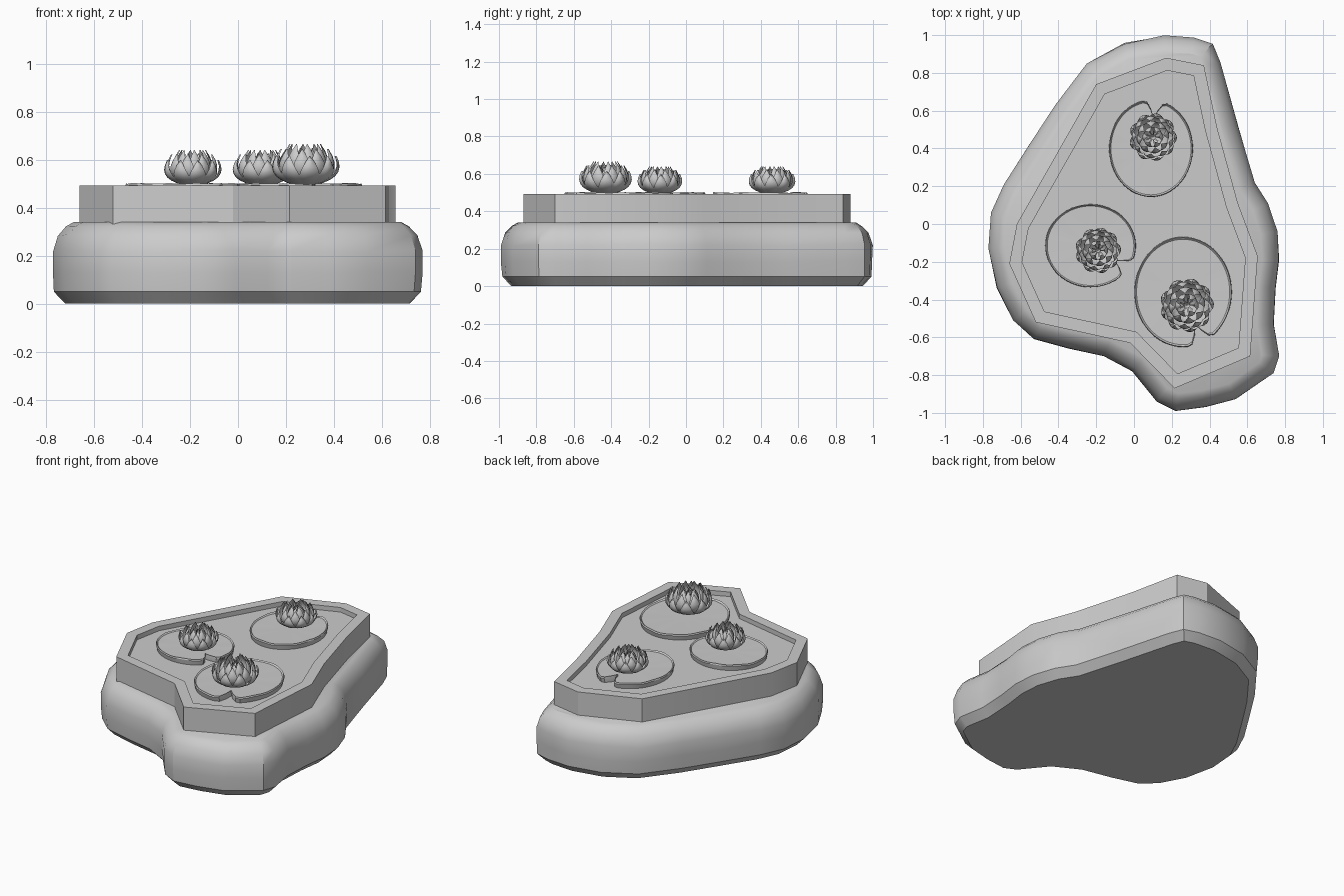
import bpy, bmesh, math, random
from mathutils import Vector, noise

random.seed(4)
old = bpy.data.objects.get("Cube")
if old:
    bpy.data.objects.remove(old)

grey = bpy.data.materials.new("stone grey")
grey.use_nodes = True
COLOUR = (0.6, 0.6, 0.6, 1)
grey.diffuse_color = COLOUR
grey.node_tree.nodes["Principled BSDF"].inputs["Base Color"].default_value = COLOUR


def make(name, bm, angle=None):
    mesh = bpy.data.meshes.new(name)
    bm.to_mesh(mesh)
    bm.free()
    mesh.materials.append(grey)
    ob = bpy.data.objects.new(name, mesh)
    bpy.context.collection.objects.link(ob)
    if angle:
        bpy.ops.object.select_all(action='DESELECT')
        ob.select_set(True)
        bpy.context.view_layer.objects.active = ob
        bpy.ops.object.shade_smooth_by_angle(angle=math.radians(angle))
    return ob


def inset(points, d):
    """Mitred inward offset of a counter-clockwise outline."""
    result = []
    for i, p in enumerate(points):
        p = Vector(p)
        a = (p - Vector(points[i - 1])).normalized()
        b = (Vector(points[(i + 1) % len(points)]) - p).normalized()
        na, nb = Vector((-a.y, a.x)), Vector((-b.y, b.x))
        m = na + nb
        result.append(p + m * (d / max(0.6, 1 + na.dot(nb))))
    return result


def loft(bm, rings, cap_start=True, cap_end=True):
    """Skin a stack of closed rings of 3D points."""
    loops = [[bm.verts.new(p) for p in ring] for ring in rings]
    for lo, hi in zip(loops, loops[1:]):
        for i in range(len(lo)):
            j = (i + 1) % len(lo)
            bm.faces.new((lo[i], lo[j], hi[j], hi[i]))
    if cap_start:
        bm.faces.new(loops[0][::-1])
    if cap_end:
        bm.faces.new(loops[-1])


def flat(points, z):
    return [(p[0], p[1], z) for p in points]


# Rounded rock base
rock = [(.16, 1), (-.05, .96), (-.25, .85), (-.42, .63), (-.55, .43), (-.69, .21),
        (-.76, .06), (-.775, -.13), (-.73, -.34), (-.64, -.51), (-.53, -.61),
        (-.35, -.66), (-.16, -.7), (-.01, -.78), (.12, -.94), (.22, -.99),
        (.38, -.97), (.54, -.93), (.74, -.79), (.77, -.7), (.74, -.53),
        (.75, -.34), (.77, -.19), (.76, -.04), (.71, .11), (.64, .22),
        (.55, .53), (.46, .86), (.42, .96), (.32, .99)]
rings = []
for z, d, rough in [(0, .055, 0), (.05, .008, 0), (.13, 0, .012), (.22, 0, .012),
                    (.285, .022, .01), (.322, .058, .006), (.34, .09, 0)]:
    ring = []
    for p in inset(rock, d):
        bump = noise.noise(Vector((p.x * 4, p.y * 4, z * 7))) * rough
        ring.append((p.x * (1 - abs(bump)), p.y * (1 - abs(bump)), z + bump))
    rings.append(ring)
bm = bmesh.new()
loft(bm, rings)
make("rock_base", bm, 32)

# Basin with a flat rim and a recessed water floor
pool = [(.17, .88), (-.2, .74), (-.62, 0), (-.66, -.21), (-.52, -.52), (-.02, -.63),
        (.215, -.87), (.615, -.7), (.655, -.17), (.55, .11), (.44, .51), (.37, .84)]
inner = inset(pool, .065)
WATER = .462
bm = bmesh.new()
loft(bm, [flat(pool, .33), flat(pool, .492), flat(inner, .492), flat(inner, WATER)])
make("pool_basin", bm, 25)


# Lily pad: notched disc with a slightly raised wavy lip
def lily_pad(name, cx, cy, rx, ry, notch):
    count = 64

    def ring(scale, z, wave):
        pts = []
        for i in range(count):
            t = math.tau * i / count
            off = abs((t - notch + math.pi) % math.tau - math.pi)
            k = scale * (1 - .38 * max(0, 1 - off / .24) ** 1.3)
            lift = wave * math.sin(t * 7 + cx * 9) * math.sin(t * 3)
            pts.append((cx + rx * k * math.cos(t), cy + ry * k * math.sin(t), z + lift))
        return pts

    bm = bmesh.new()
    loft(bm, [ring(.97, WATER, 0), ring(1, .492, .003), ring(.985, .5, .003),
              ring(.955, .492, .001), ring(.3, .49, 0)])
    make(name, bm, 30)


# Petal: pointed cupped sheet wrapped around the flower axis
def petal(bm, centre, angle, path, half_width):
    rows, cols = 7, 4
    grid = []
    for i in range(rows + 1):
        t = i / rows
        a, b, c = (Vector(p) for p in path)
        r, z = a * (1 - t) ** 2 + b * 2 * t * (1 - t) + c * t * t
        w = half_width * math.sin(math.pi * (.12 + .88 * t ** .85)) ** .8 if i < rows else .001
        row = []
        for j in range(cols + 1):
            s = 2 * j / cols - 1
            phi = angle + s * w / max(r, half_width * .8)
            rr = r * (1 - .06 * s * s)
            row.append(bm.verts.new((centre[0] + rr * math.cos(phi),
                                     centre[1] + rr * math.sin(phi), centre[2] + z)))
        grid.append(row)
    for lo, hi in zip(grid, grid[1:]):
        for j in range(cols):
            bm.faces.new((lo[j], lo[j + 1], hi[j + 1], hi[j]))


# Water lily: three nested rings of petals and a stamen tuft
def water_lily(name, cx, cy, radius, height):
    centre = (cx, cy, .49)
    bm = bmesh.new()
    layers = [(9, 0, [(.3, .02), (1.35, .2), (.98, .72)], .36),
              (9, .5, [(.25, .02), (1.3, .3), (.78, .88)], .36),
              (8, .2, [(.2, .05), (1.1, .4), (.5, 1)], .32),
              (6, 0, [(.12, .1), (.75, .4), (.25, .85)], .24)]
    for count, shift, path, width in layers:
        scaled = [(r * radius, z * height) for r, z in path]
        for k in range(count):
            turn = math.tau * (k + shift) / count + random.uniform(-.06, .06)
            petal(bm, centre, turn, scaled, width * radius)
    make(name, bm, 40)

    bm = bmesh.new()
    for k in range(9):
        t = math.tau * k / 9
        side = Vector((-math.sin(t), math.cos(t), 0)) * radius * .03
        root = Vector((cx, cy, .49 + height * .5))
        tip = root + Vector((math.cos(t) * radius * .3, math.sin(t) * radius * .3, height * .4))
        bm.faces.new([bm.verts.new(p) for p in (root - side, root + side, tip + side, tip - side)])
    make(name + "_stamens", bm)


plants = [("back", (.09, .4, .222, .257, math.radians(84)), (.1, .46, .118, .15)),
          ("right", (-.23, -.115, .24, .22, math.radians(-33)), (-.19, -.14, .113, .15)),
          ("front", (.26, -.36, .258, .292, math.radians(-67)), (.28, -.43, .133, .175))]
for place, pad, flower in plants:
    lily_pad(place + "_lily_pad", *pad)
    water_lily(place + "_water_lily", *flower)
